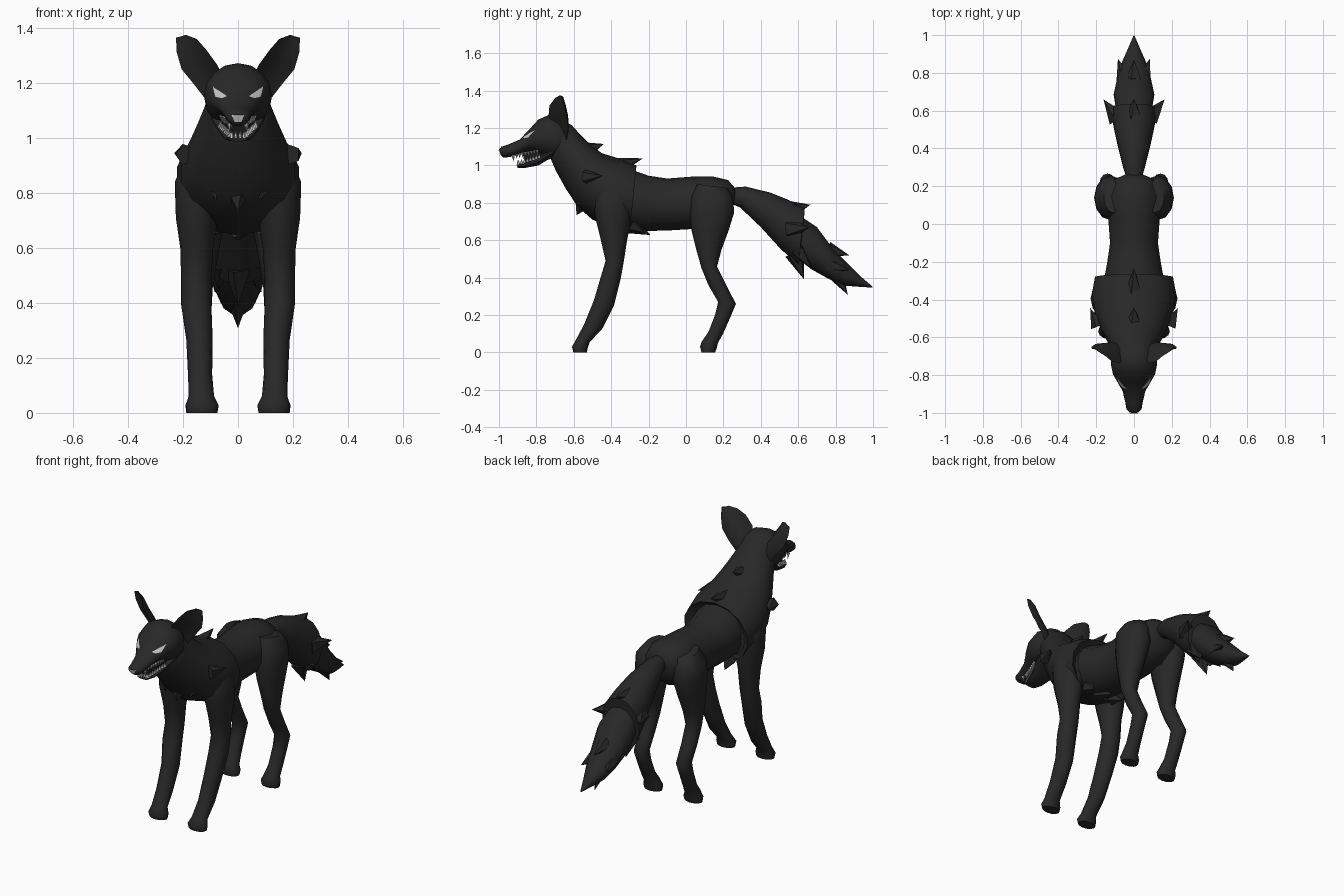
import bpy, bmesh, math
from mathutils import Vector
from mathutils.bvhtree import BVHTree


def material(name, v):
    m = bpy.data.materials.new(name)
    m.diffuse_color = (v, v, v, 1)
    return m


FUR = material("charcoal fur", 0.021)
PALE = material("pale grey", 0.55)
MOUTH = material("mouth black", 0.008)


def finish(bm, name, mat, mirror=False, angle=50):
    bmesh.ops.recalc_face_normals(bm, faces=bm.faces)
    me = bpy.data.meshes.new(name)
    bm.to_mesh(me)
    bm.free()
    me.materials.append(mat)
    ob = bpy.data.objects.new(name, me)
    bpy.context.collection.objects.link(ob)
    if mirror:
        ob.modifiers.new("mirror", 'MIRROR').use_mirror_merge = False
    for o in bpy.context.selected_objects:
        o.select_set(False)
    ob.select_set(True)
    bpy.context.view_layer.objects.active = ob
    bpy.ops.object.shade_smooth_by_angle(angle=math.radians(angle))
    return ob


def skin(bm, rings):
    """Bridge rings of points and cap both ends."""
    vs = [[bm.verts.new(p) for p in r] for r in rings]
    n = len(vs[0])
    for a, b in zip(vs, vs[1:]):
        for i in range(n):
            j = (i + 1) % n
            bm.faces.new((a[i], a[j], b[j], b[i]))
    bm.faces.new(vs[0])
    bm.faces.new(vs[-1])


def loft(name, sections, mat=FUR, mirror=False, n=14):
    """Each section: first edge (y, z), second edge (y, z), half width, centre x."""
    bm = bmesh.new()
    rings = []
    for s in sections:
        a, b, rx = Vector((0, s[0], s[1])), Vector((0, s[2], s[3])), s[4]
        cx = s[5] if len(s) > 5 else 0
        mid, half = (a + b) / 2, (a - b) / 2
        rings.append([mid + half * math.cos(t) + Vector((cx + rx * math.sin(t), 0, 0))
                      for t in (2 * math.pi * i / n for i in range(n))])
    skin(bm, rings)
    return finish(bm, name, mat, mirror)


# Torso, shaggy shoulder mantle and neck
loft("torso", [(.265, .875, .255, .79, .05), (.225, .922, .245, .73, .11),
               (.14, .942, .17, .675, .15), (.03, .94, .03, .66, .14),
               (-.1, .93, -.1, .652, .13), (-.2, .945, -.2, .65, .145),
               (-.30, .98, -.32, .66, .165), (-.38, 1.0, -.4, .69, .15)])
loft("mantle", [(-.30, .97, -.32, .70, .16), (-.265, 1.0, -.30, .645, .212),
                (-.35, 1.035, -.40, .67, .228), (-.45, 1.065, -.50, .71, .212),
                (-.52, 1.12, -.58, .78, .18), (-.57, 1.17, -.645, .88, .148),
                (-.61, 1.215, -.695, .97, .122), (-.66, 1.24, -.73, 1.05, .105)])

# Legs
loft("front_leg", [(-.48, .93, -.30, .93, .06, .13), (-.50, .84, -.29, .84, .088, .142),
                   (-.485, .72, -.295, .70, .076, .15), (-.455, .60, -.315, .60, .06, .15),
                   (-.43, .49, -.332, .49, .055, .152), (-.457, .40, -.35, .39, .055, .152),
                   (-.492, .28, -.385, .25, .048, .14), (-.545, .15, -.445, .13, .044, .138),
                   (-.59, .065, -.515, .055, .046, .133), (-.61, .03, -.525, .025, .06, .13),
                   (-.602, 0, -.53, 0, .055, .13)], mirror=True, n=12)
loft("hind_leg", [(.06, .90, .22, .88, .05, .11), (.025, .83, .25, .83, .082, .125),
                  (.02, .74, .258, .75, .086, .125), (.03, .65, .227, .65, .072, .13),
                  (.055, .55, .19, .55, .058, .135), (.083, .45, .166, .46, .046, .138),
                  (.12, .36, .215, .36, .043, .14), (.172, .27, .267, .26, .042, .14),
                  (.155, .20, .242, .20, .04, .14), (.12, .11, .198, .10, .04, .138),
                  (.085, .06, .17, .05, .046, .135), (.075, .03, .165, .025, .058, .133),
                  (.083, 0, .155, 0, .055, .133)], mirror=True, n=12)

# Bushy tail in two overlapping layers
loft("tail_upper", [(.22, .88, .23, .80, .035), (.32, .887, .29, .775, .06),
                    (.45, .855, .40, .67, .09), (.55, .815, .50, .56, .112),
                    (.635, .772, .60, .465, .124), (.63, .70, .61, .52, .08)])
loft("tail_tip", [(.58, .75, .55, .54, .09), (.70, .67, .67, .445, .11),
                  (.79, .55, .76, .395, .09), (.865, .475, .84, .358, .066),
                  (.93, .41, .915, .352, .035), (.998, .352, .996, .347, .003)])

# Head, jaw and dark mouth
head = loft("head", [(-.62, 1.21, -.67, 1.03, .10), (-.665, 1.255, -.70, 1.03, .122),
                     (-.73, 1.272, -.75, 1.04, .123), (-.79, 1.245, -.80, 1.065, .112),
                     (-.84, 1.19, -.84, 1.075, .086), (-.89, 1.138, -.88, 1.065, .06),
                     (-.95, 1.112, -.94, 1.045, .046), (-.988, 1.10, -.975, 1.042, .04),
                     (-1.0, 1.085, -.99, 1.055, .026)], n=16)
loft("jaw", [(-.71, 1.11, -.71, 1.04, .10), (-.75, 1.08, -.74, 1.03, .09),
             (-.80, 1.04, -.79, 1.0, .068), (-.86, 1.013, -.86, .987, .052),
             (-.905, 1.005, -.90, .987, .034)])
loft("mouth_lining", [(-.74, 1.10, -.74, 1.05, .07), (-.80, 1.08, -.80, 1.02, .055),
                      (-.87, 1.065, -.865, 1.005, .034)], MOUTH, n=10)


def spike(bm, base, tip, w, n=5):
    """Pointed cone from a base centre to a tip."""
    base, tip = Vector(base), Vector(tip)
    q = (tip - base).to_track_quat('Z', 'Y')
    ring = [bm.verts.new(base + q @ Vector((w * math.cos(t), w * math.sin(t), 0)))
            for t in (2 * math.pi * i / n for i in range(n))]
    end = bm.verts.new(tip)
    bm.faces.new(ring)
    for i in range(n):
        bm.faces.new((ring[i], ring[(i + 1) % n], end))


def spikes(name, items, mat):
    bm = bmesh.new()
    for (x, y, z), (tx, ty, tz), w in items:
        for s in ((1, -1) if tx else (1,)):
            spike(bm, (s * x, y, z), (s * tx, ty, tz), w)
    finish(bm, name, mat)


# Fur tufts
spikes("body_tufts", [
    ((0, -.36, 1.0), (0, -.23, 1.038), .045), ((0, -.54, 1.08), (0, -.44, 1.115), .05),
    ((.19, -.54, .94), (.232, -.445, .945), .04), ((0, -.29, .68), (0, -.19, .628), .05),
    ((.09, -.29, .68), (.10, -.22, .64), .04), ((0, -.55, .80), (0, -.585, .735), .05),
    ((.09, -.54, .84), (.08, -.575, .77), .04)], FUR)
spikes("tail_tufts", [
    ((0, .56, .765), (0, .665, .79), .05), ((.085, .56, .66), (.162, .66, .67), .055),
    ((0, .58, .53), (0, .632, .39), .055), ((.06, .60, .55), (.07, .67, .45), .05),
    ((0, .76, .55), (0, .872, .52), .045), ((.05, .77, .47), (.085, .875, .44), .045),
    ((0, .80, .42), (0, .865, .308), .045)], FUR)

# Cupped ears: inner edge, outer edge, depth of the back
bm = bmesh.new()
rings = []
for a, b, d in [((.055, -.71, 1.22), (.11, -.64, 1.13), .03),
                ((.075, -.735, 1.265), (.16, -.63, 1.195), .035),
                ((.115, -.73, 1.32), (.205, -.635, 1.25), .033),
                ((.15, -.70, 1.36), (.224, -.65, 1.315), .022),
                ((.19, -.675, 1.375), (.225, -.66, 1.365), .008)]:
    a, b = Vector(a), Vector(b)
    back = Vector((-.5, .85, 0)) * d
    rings.append([a, a.lerp(b, .35) + back * .45, a.lerp(b, .7) + back * .35, b,
                  a.lerp(b, .75) + back, a.lerp(b, .35) + back * 1.15])
skin(bm, rings)
finish(bm, "ear", FUR, mirror=True)

# Eyes and nose patch laid onto the head surface
src = bmesh.new()
src.from_mesh(head.data)
tree = BVHTree.FromBMesh(src)


def decal(name, corners, mirror):
    bm = bmesh.new()
    bm.faces.new([bm.verts.new((x, -1.2, z)) for x, z in corners])
    bmesh.ops.triangulate(bm, faces=bm.faces)
    bmesh.ops.subdivide_edges(bm, edges=bm.edges, cuts=4, use_grid_fill=True)
    for v in bm.verts:
        hit = tree.ray_cast(v.co, Vector((0, 1, 0)))[0]
        v.co.y = (hit.y if hit else -.85) - .005
    ob = finish(bm, name, PALE, mirror)
    ob.data.flip_normals() if ob.data.polygons[0].normal.y > 0 else None


decal("eye", [(.04, 1.152), (.06, 1.145), (.083, 1.15), (.092, 1.188)], True)
decal("nose_patch", [(-.023, 1.083), (-.012, 1.058), (.012, 1.058), (.023, 1.083)], False)
src.free()

# Lower and upper teeth along the lips
teeth = []
for i in range(8):
    t = i / 7
    x, y = .064 - .034 * t, -.785 - .11 * t
    teeth.append(((x, y, 1.037 - .033 * t), (x, y, 1.064 - .033 * t), .010))
    teeth.append(((x - .004, y - .01, 1.082 - .02 * t), (x - .006, y - .01, 1.056 - .02 * t), .009))
for x in (.008, .022):
    teeth.append(((x, -.897, 1.0), (x, -.90, 1.027), .010))
teeth.append(((.032, -.925, 1.055), (.03, -.92, 1.02), .009))
spikes("teeth", teeth, PALE)
